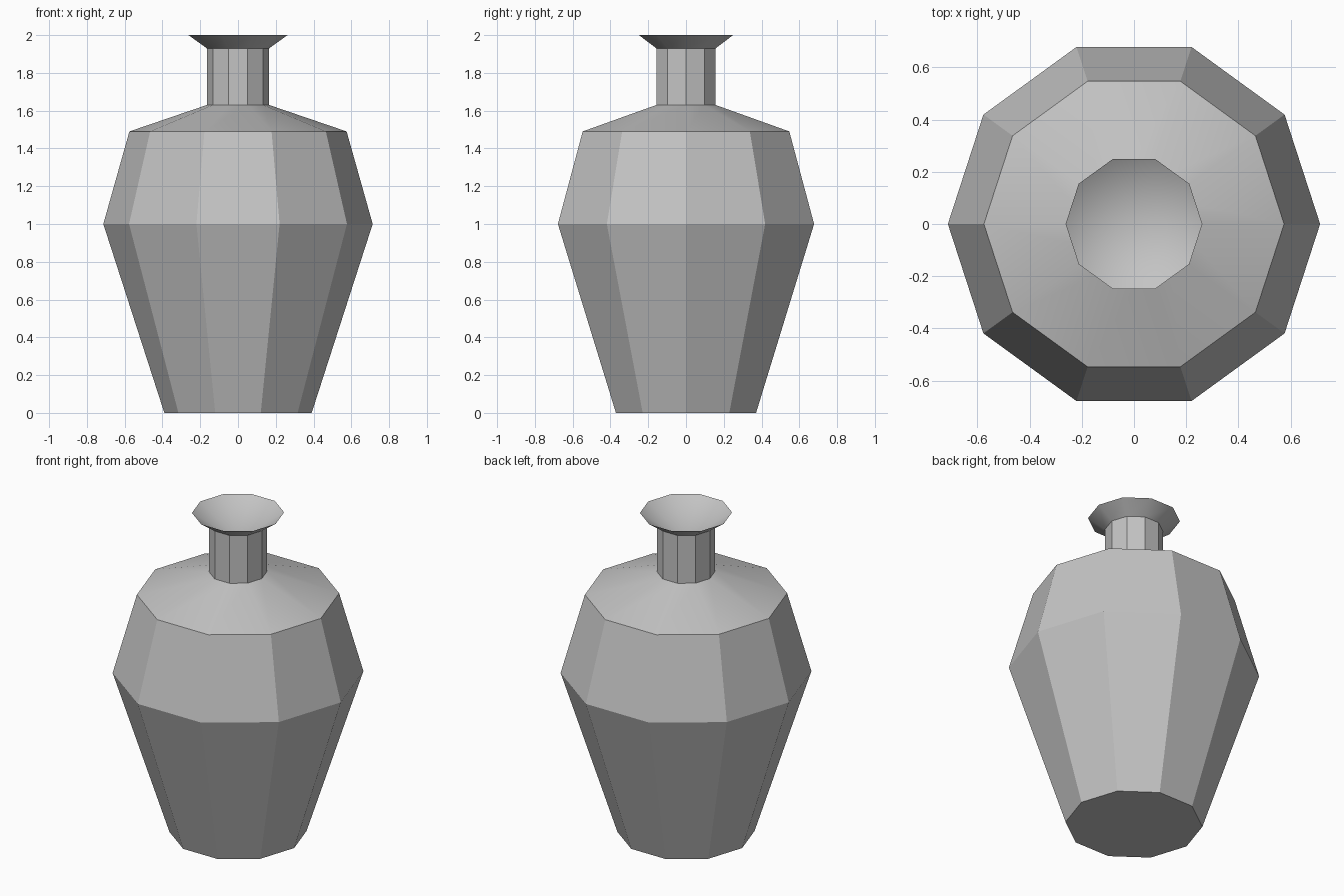
import bpy
import bmesh
import math

SIDES = 10

cube = bpy.data.objects.get("Cube")
if cube:
    bpy.data.objects.remove(cube, do_unlink=True)

# Glaze colour
glaze = bpy.data.materials.new("grey_glaze")
glaze.use_nodes = True
colour = (0.55, 0.55, 0.55, 1)
glaze.diffuse_color = colour
glaze.node_tree.nodes["Principled BSDF"].inputs["Base Color"].default_value = colour


def ring(bm, radius, z):
    """A ring of vertices, or a single vertex when the radius is zero."""
    if radius == 0:
        return [bm.verts.new((0, 0, z))]
    step = math.tau / SIDES
    return [bm.verts.new((radius * math.cos(i * step), radius * math.sin(i * step), z))
            for i in range(SIDES)]


def lathe(name, profile):
    """Turn a (radius, height) profile around the z axis."""
    bm = bmesh.new()
    rings = [ring(bm, r, z) for r, z in profile]
    bm.faces.new(reversed(rings[0]))
    for low, high in zip(rings, rings[1:]):
        for i in range(SIDES):
            j = (i + 1) % SIDES
            top = [high[0]] if len(high) == 1 else [high[j], high[i]]
            bm.faces.new([low[i], low[j]] + top)
    bmesh.ops.recalc_face_normals(bm, faces=bm.faces)
    mesh = bpy.data.meshes.new(name)
    bm.to_mesh(mesh)
    bm.free()
    mesh.materials.append(glaze)
    obj = bpy.data.objects.new(name, mesh)
    bpy.context.collection.objects.link(obj)
    return obj


# Vase: foot, belly, shoulder, neck, flared rim and funnel mouth
vase = lathe("vase", [
    (0.39, 0), (0.713, 1.0), (0.575, 1.49), (0.165, 1.63),
    (0.165, 1.93), (0.262, 2.0), (0, 1.83),
])

# Soft shading on shoulder and rim, crisp facets on the body
bpy.ops.object.select_all(action="DESELECT")
vase.select_set(True)
bpy.context.view_layer.objects.active = vase
bpy.ops.object.shade_smooth_by_angle(angle=math.radians(30))
